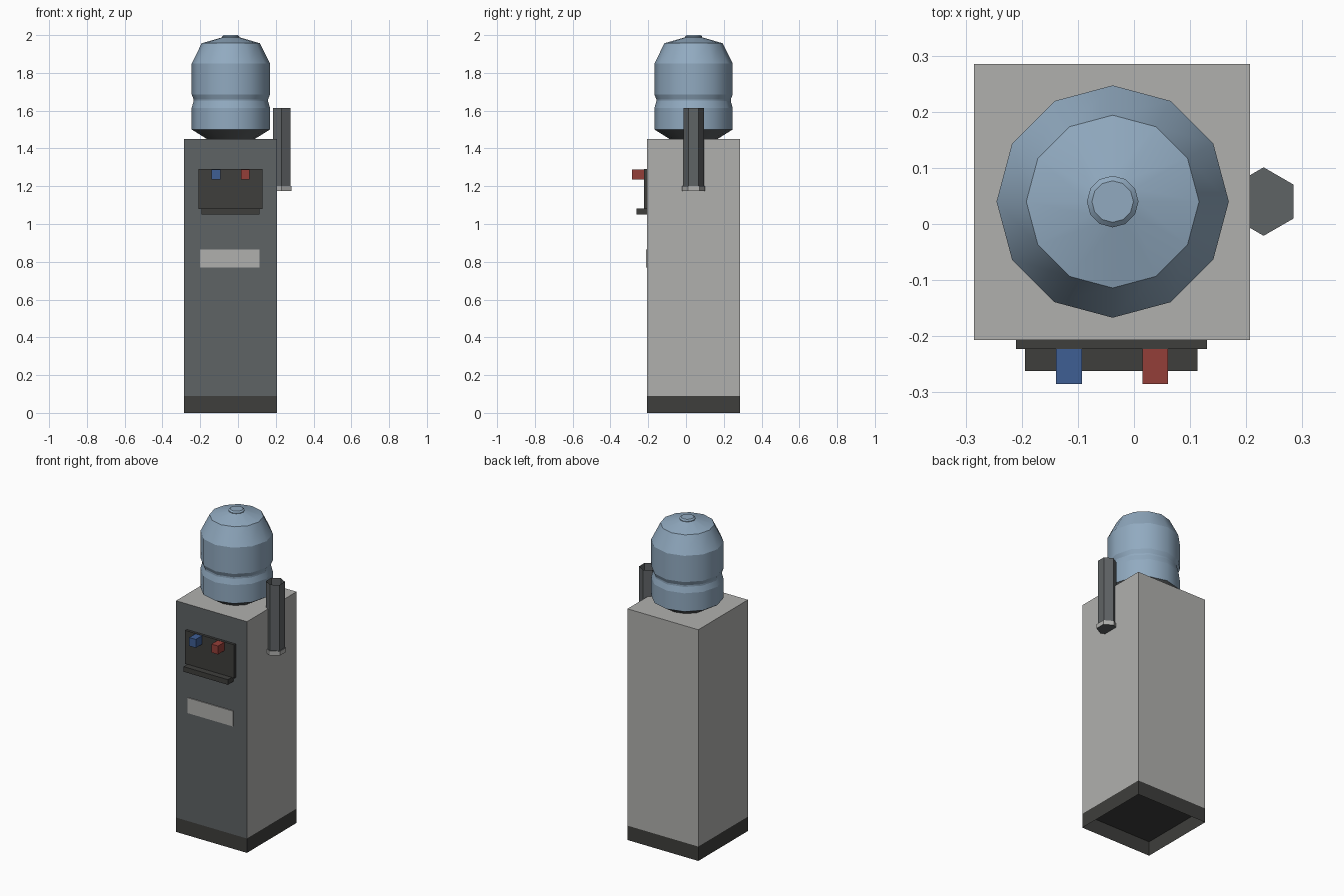
import bpy, bmesh
from math import cos, sin, tau, pi

cube = bpy.data.objects.get("Cube")
if cube:
    bpy.data.objects.remove(cube)


def material(name, r, g, b):
    """Flat colour given as 0-255 display values, stored linear."""
    rgb = [((c / 255 + 0.055) / 1.055) ** 2.4 for c in (r, g, b)] + [1]
    m = bpy.data.materials.new(name)
    m.use_nodes = True
    m.diffuse_color = rgb
    m.node_tree.nodes["Principled BSDF"].inputs["Base Color"].default_value = rgb
    return m


light = material("light grey", 176, 176, 174)
slate = material("slate grey", 95, 99, 101)
dark = material("charcoal", 62, 62, 60)
water = material("bottle blue", 145, 170, 192)
blue = material("tap blue", 62, 94, 148)
red = material("tap red", 148, 62, 56)


def finish(name, bm, *mats):
    mesh = bpy.data.meshes.new(name)
    bm.to_mesh(mesh)
    bm.free()
    for m in mats:
        mesh.materials.append(m)
    obj = bpy.data.objects.new(name, mesh)
    bpy.context.collection.objects.link(obj)
    return obj


def box(name, xs, ys, zs, *mats, rule=None, drop=None):
    """Box from ranges; rule picks a face's slot, drop removes faces."""
    bm = bmesh.new()
    bmesh.ops.create_cube(bm, size=1)
    for v in bm.verts:
        v.co = [r[0] if c < 0 else r[1] for c, r in zip(v.co, (xs, ys, zs))]
    bm.normal_update()
    if rule:
        for f in bm.faces:
            f.material_index = rule(f.normal)
    if drop:
        bmesh.ops.delete(bm, geom=[f for f in bm.faces if drop(f.normal)],
                         context='FACES')
    return finish(name, bm, *mats)


def lathe(name, centre, profile, sides, *mats, turn=0, top=True, bottom=True,
          smooth=False, rule=None):
    """Stack of regular polygons, profile is a list of (radius, z)."""
    bm = bmesh.new()
    rings = [[bm.verts.new((centre[0] + r * cos(turn + tau * i / sides),
                            centre[1] + r * sin(turn + tau * i / sides), z))
              for i in range(sides)] for r, z in profile]
    for a, b in zip(rings, rings[1:]):
        for i in range(sides):
            j = (i + 1) % sides
            bm.faces.new((a[i], a[j], b[j], b[i])).smooth = smooth
    # ring edges stay crisp, the way round is smooth
    for e in bm.edges:
        e.smooth = abs(e.verts[0].co.z - e.verts[1].co.z) > 1e-5
    if bottom:
        bm.faces.new(rings[0][::-1])
    if top:
        bm.faces.new(rings[-1])
    bm.normal_update()
    if rule:
        for f in bm.faces:
            f.material_index = rule(f.normal)
    return finish(name, bm, *mats)


# Cabinet: light shell with a slate front, on an open-bottomed plinth
side_x, side_y = (-0.285, 0.207), (-0.207, 0.285)
box("cabinet", side_x, side_y, (0.09, 1.45), light, slate, dark,
    rule=lambda n: 1 if n.y < -0.5 else 2 if n.z < -0.5 else 0)
box("plinth", side_x, side_y, (0, 0.09), dark, drop=lambda n: abs(n.z) > 0.5)

# Dispensing panel, drip tray, taps and label
box("tap_panel", (-0.21, 0.13), (-0.223, -0.2), (1.08, 1.29), dark)
box("drip_tray", (-0.194, 0.113), (-0.262, -0.2), (1.05, 1.082), dark)
for name, x, mat in (("cold_tap", -0.116, blue), ("hot_tap", 0.038, red)):
    box(name, (x - 0.023, x + 0.023), (-0.285, -0.22), (1.235, 1.288), mat)
box("front_label", (-0.2, 0.113), (-0.213, -0.206), (0.77, 0.866), light)

# Upturned bottle and its seat
middle = (-0.038, 0.04)
lathe("bottle_seat", middle, [(0.125, 1.449), (0.207, 1.5)], 12, slate,
      top=False, smooth=True)
lathe("bottle", middle,
      [(0.207, 1.5), (0.207, 1.615), (0.197, 1.65), (0.197, 1.66), (0.207, 1.685),
       (0.207, 1.85), (0.154, 1.957), (0.046, 1.988)], 12, water, smooth=True)
lathe("bottle_knob", middle, [(0.046, 1.985), (0.046, 1.992), (0.037, 2.0)], 12,
      water, smooth=True)

# Open cup holder on the left side, with a light ring at its foot
holder = (0.231, 0.04)
lathe("cup_holder", holder, [(0.054, 1.2), (0.054, 1.615)], 6, slate,
      turn=pi / 2, top=False, bottom=False)
lathe("cup_holder_ring", holder, [(0.061, 1.175), (0.061, 1.202)], 6, light, slate,
      turn=pi / 2, rule=lambda n: int(abs(n.z) > 0.5))
